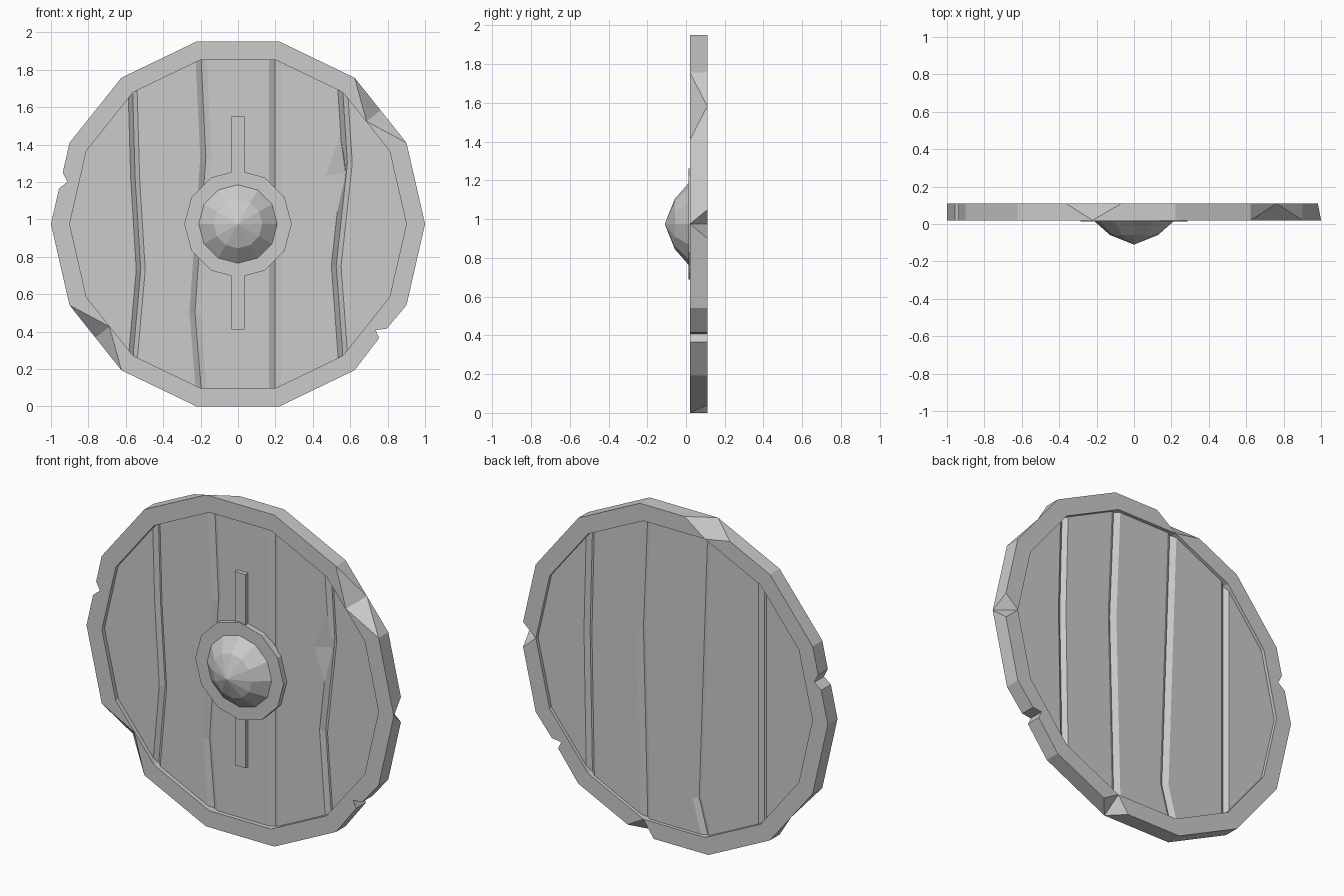
import bpy, bmesh, math
from mathutils import Vector

if "Cube" in bpy.data.objects:
    bpy.data.objects.remove(bpy.data.objects["Cube"])

CZ = 0.975            # shield centre height
N = 14                # sides of the shield
F, B = 0.02, 0.11     # rim front / back
PF, PB = 0.045, 0.09  # plank front / back


def ring(r, y, n=N):
    return [Vector((r * math.cos(2 * math.pi * i / n), y, CZ + r * math.sin(2 * math.pi * i / n)))
            for i in range(n)]


def finish(bm, name):
    bmesh.ops.remove_doubles(bm, verts=bm.verts, dist=1e-5)
    bmesh.ops.recalc_face_normals(bm, faces=bm.faces)
    me = bpy.data.meshes.new(name)
    bm.to_mesh(me)
    bm.free()
    ob = bpy.data.objects.new(name, me)
    bpy.context.collection.objects.link(ob)
    return ob


def face(bm, pts):
    return bm.faces.new([bm.verts.new(p) for p in pts])


# Rim: 14 segments with notches, edge chips and corner chips
fo, bo, fi, bi = ring(1, F), ring(1, B), ring(0.9, F), ring(0.9, B)
corner_chip = {4: 0.35, 11: 0.2, 0: 0.17}
edge_chip = (1, 8)
notch = {6: [(-0.937, 1.25), (-0.912, 1.2), (-0.957, 1.165)],
         12: [(0.755, 0.366), (0.735, 0.408), (0.795, 0.415)]}
bm = bmesh.new()
for i in range(N):
    j = (i + 1) % N
    start = bo[i].lerp(bo[j], corner_chip.get(i, 0))
    end = bo[j].lerp(bo[i], corner_chip.get(j, 0))
    mid_f, mid_b = [], []
    if i in edge_chip:
        p = (fi[i] + fi[j]) / 2
        mid_f = [p.lerp((fo[i] + fo[j]) / 2, 0.02)]
        mid_b = [(bo[i] + bo[j]) / 2]
    for x, z in notch.get(i, []):
        mid_f.append(Vector((x, F, z)))
        mid_b.append(Vector((x, B, z)))
    front = [fo[i]] + mid_f + [fo[j]]
    back = [start] + mid_b + [end]
    face(bm, front + [fi[j], fi[i]])
    face(bm, back + [bi[j], bi[i]])
    face(bm, [fi[i], fi[j], bi[j], bi[i]])
    for k in range(len(front) - 1):
        if i in edge_chip:
            outer, inner = (0, 1) if k == 0 else (2, 1)
            face(bm, [front[outer], back[outer], back[1]])
            face(bm, [front[outer], back[1], front[1]])
        else:
            face(bm, [front[k], front[k + 1], back[k + 1], back[k]])
    if i in corner_chip:
        h = (i - 1) % N
        before = bo[i].lerp(bo[h], corner_chip[i])
        face(bm, [fo[i], before, bi[i]])
        face(bm, [fo[i], bi[i], start])
finish(bm, "rim")

# Plank panel, tucked slightly into the rim
bm = bmesh.new()
a, b = ring(0.91, PF), ring(0.91, PB)
face(bm, a)
face(bm, b)
for i in range(N):
    j = (i + 1) % N
    face(bm, [a[i], a[j], b[j], b[i]])
planks = finish(bm, "planks")


# V-shaped gaps between planks: (half width, [(x, z), ...])
def groove(bm, half, path, y, into):
    path = [(path[0][0], 2.1)] + path + [(path[-1][0], -0.1)]
    depth, lift = 0.02, 0.01
    w = half * (depth + lift) / depth
    rows = [[Vector((x - w, y - into * lift, z)), Vector((x + w, y - into * lift, z)),
             Vector((x, y + into * depth, z))] for x, z in path]
    face(bm, rows[0])
    face(bm, rows[-1])
    for r, s in zip(rows, rows[1:]):
        for k in range(3):
            m = (k + 1) % 3
            face(bm, [r[k], r[m], s[m], s[k]])


front_gaps = [
    (0.024, [(-0.563, 1.68), (-0.55, 1.22), (-0.52, 0.73), (-0.56, 0.28)]),
    (0.03, [(-0.197, 1.86), (-0.172, 1.33), (-0.23, 0.5), (-0.197, 0.1)]),
    (0.032, [(0.198, 1.86), (0.198, 0.1)]),
    (0.026, [(0.56, 1.69), (0.585, 1.3), (0.525, 0.75), (0.56, 0.28)])]
back_gaps = [
    (0.026, [(-0.56, 1.68), (-0.56, 0.28)]),
    (0.03, [(-0.19, 1.86), (-0.135, 0.3), (-0.19, 0.1)]),
    (0.03, [(0.2, 1.86), (0.228, 1.2), (0.2, 0.1)]),
    (0.026, [(0.56, 1.68), (0.575, 1.1), (0.56, 0.28)])]
bm = bmesh.new()
for half, path in front_gaps:
    groove(bm, half, path, PF, 1)
for half, path in back_gaps:
    groove(bm, half, path, PB, -1)
gap_cutter = finish(bm, "plank_gap_cutter")

# Shallow dent in one plank
bm = bmesh.new()
y = PF - 0.001
for p in [(0.46, y, 1.23), (0.545, y, 1.46), (0.535, y, 1.01), (0.59, y, 1.25), (0.575, 0.063, 1.25)]:
    bm.verts.new(p)
bmesh.ops.convex_hull(bm, input=bm.verts)
dent_cutter = finish(bm, "dent_cutter")

for cutter in (gap_cutter, dent_cutter):
    cutter.hide_render = True
    cutter.display_type = 'WIRE'
    mod = planks.modifiers.new(cutter.name, 'BOOLEAN')
    mod.operation = 'DIFFERENCE'
    mod.solver = 'EXACT'
    mod.object = cutter

# Boss: flat collar and faceted dome in one turned profile
bm = bmesh.new()
profile = [(0.287, 0.055), (0.287, 0.013), (0.21, 0.013), (0.13, -0.058)]
rings = [ring(r, y, 12) for r, y in profile]
face(bm, rings[0])
for r, s in zip(rings, rings[1:]):
    for i in range(12):
        j = (i + 1) % 12
        face(bm, [r[i], r[j], s[j], s[i]])
for i in range(12):
    face(bm, [rings[-1][i], rings[-1][(i + 1) % 12], Vector((0, -0.11, CZ))])
finish(bm, "boss")

# Vertical strap behind the boss
bm = bmesh.new()
bmesh.ops.create_cube(bm, size=1)
for v in bm.verts:
    v.co = Vector((v.co.x * 0.07, 0.037 + v.co.y * 0.034, 0.98 + v.co.z * 1.14))
finish(bm, "strap")
